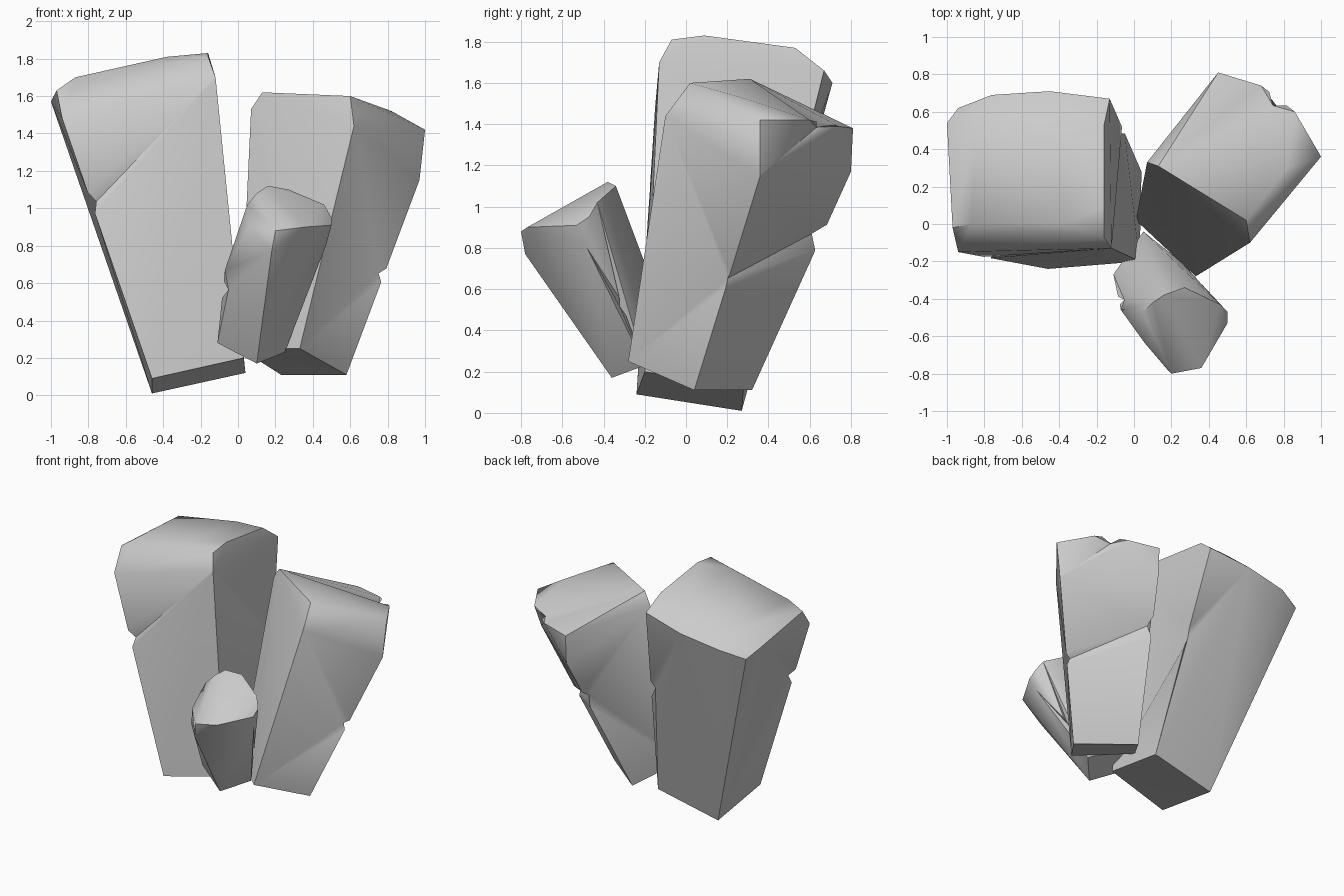
import bpy, bmesh
from math import radians
from mathutils import Vector

if "Cube" in bpy.data.objects:
    bpy.data.objects.remove(bpy.data.objects["Cube"])


def chip(bm, place, depth, half):
    """Break a small nick into the crystal edge nearest to a place."""
    p = Vector(place)

    def dist(e):
        a, b = e.verts[0].co, e.verts[1].co
        t = (p - a).dot(b - a) / (b - a).length_squared
        return (a.lerp(b, max(0.05, min(0.95, t))) - p).length

    edge = min((e for e in bm.edges if e.calc_length() > 0.15), key=dist)
    a, b = edge.verts[0].co.copy(), edge.verts[1].co.copy()
    d = (b - a).normalized()
    mid = a + d * (p - a).dot(d)
    inward = -sum((f.normal for f in edge.link_faces), Vector()).normalized()
    cut = bmesh.ops.subdivide_edges(bm, edges=[edge], cuts=3)
    vs = sorted({v for v in cut["geom_inner"] if isinstance(v, bmesh.types.BMVert)},
                key=lambda v: (v.co - a).length)
    for v, k in zip(vs, (-1, 0, 1)):
        v.co = mid + d * half * k + (inward * depth if k == 0 else Vector())


def crystal(name, corners, chips):
    """Faceted crystal from its corner points, with chipped edges."""
    bm = bmesh.new()
    for c in corners:
        bm.verts.new(c)
    bmesh.ops.convex_hull(bm, input=bm.verts[:])
    loose = [v for v in bm.verts if not v.link_faces]
    bmesh.ops.delete(bm, geom=loose, context="VERTS")
    bmesh.ops.dissolve_limit(bm, angle_limit=radians(3), verts=bm.verts[:], edges=bm.edges[:])
    bm.normal_update()
    for place, depth, half in chips:
        chip(bm, place, depth, half)
        bm.normal_update()
    bmesh.ops.triangulate(bm, faces=[f for f in bm.faces if len(f.verts) > 3])
    bmesh.ops.recalc_face_normals(bm, faces=bm.faces[:])
    me = bpy.data.meshes.new(name)
    bm.to_mesh(me)
    bm.free()
    ob = bpy.data.objects.new(name, me)
    bpy.context.collection.objects.link(ob)
    bpy.ops.object.select_all(action="DESELECT")
    ob.select_set(True)
    bpy.context.view_layer.objects.active = ob
    bpy.ops.object.shade_smooth_by_angle(angle=radians(45))


# Tall crystal leaning left: base, then chamfered crown
crystal("tall_crystal", [
    (-.46, -.24, .09), (-.46, .27, .01), (.04, .28, .12), (.03, -.2, .2),
    (-.12, -.13, 1.70), (-.16, -.07, 1.81), (-.16, .09, 1.83), (-.16, .53, 1.77),
    (-.13, .67, 1.66), (-.45, .71, 1.60), (-.76, .69, 1.55), (-.94, .62, 1.50),
    (-1.0, .54, 1.57), (-.97, -.02, 1.63), (-.94, -.15, 1.48), (-.87, .0, 1.70),
    (-.85, .5, 1.69), (-.38, .0, 1.81), (-.38, .53, 1.76), (-.03, .46, .9)],
    [((-.78, -.18, 1.03), .04, .06), ((-.05, .49, 1.0), .03, .07)])

# Crystal leaning back and right
crystal("right_crystal", [
    (.33, -.28, .25), (.58, .04, .11), (.23, .32, .11), (.01, .02, .25),
    (.62, -.10, 1.44), (.60, .02, 1.60), (.13, .31, 1.62), (.07, .33, 1.53),
    (.97, .36, 1.15), (1.0, .36, 1.42), (.82, .30, 1.52), (.86, .60, 1.42),
    (.68, .74, 1.39), (.45, .81, 1.38), (.45, .80, 1.17), (.77, .2, .61)],
    [((.76, .2, .65), .03, .04), ((.37, .64, .86), .05, .07),
     ((.77, .67, 1.40), .05, .06)])

# Small crystal leaning forward
crystal("small_crystal", [
    (-.11, -.27, .28), (.10, -.36, .17), (.25, -.20, .23), (.05, -.04, .30),
    (.16, -.38, 1.12), (.27, -.34, 1.10), (.10, -.42, 1.08), (.05, -.47, 1.02),
    (.46, -.43, 1.02), (.50, -.47, .95), (.50, -.53, .91), (.47, -.48, .80),
    (.36, -.77, .90), (.20, -.80, .88), (.18, -.78, .77), (.06, -.64, .90),
    (-.07, -.46, .67), (.37, -.33, .62)],
    [((-.08, -.38, .58), .03, .05), ((.34, -.30, .52), .03, .05)])
